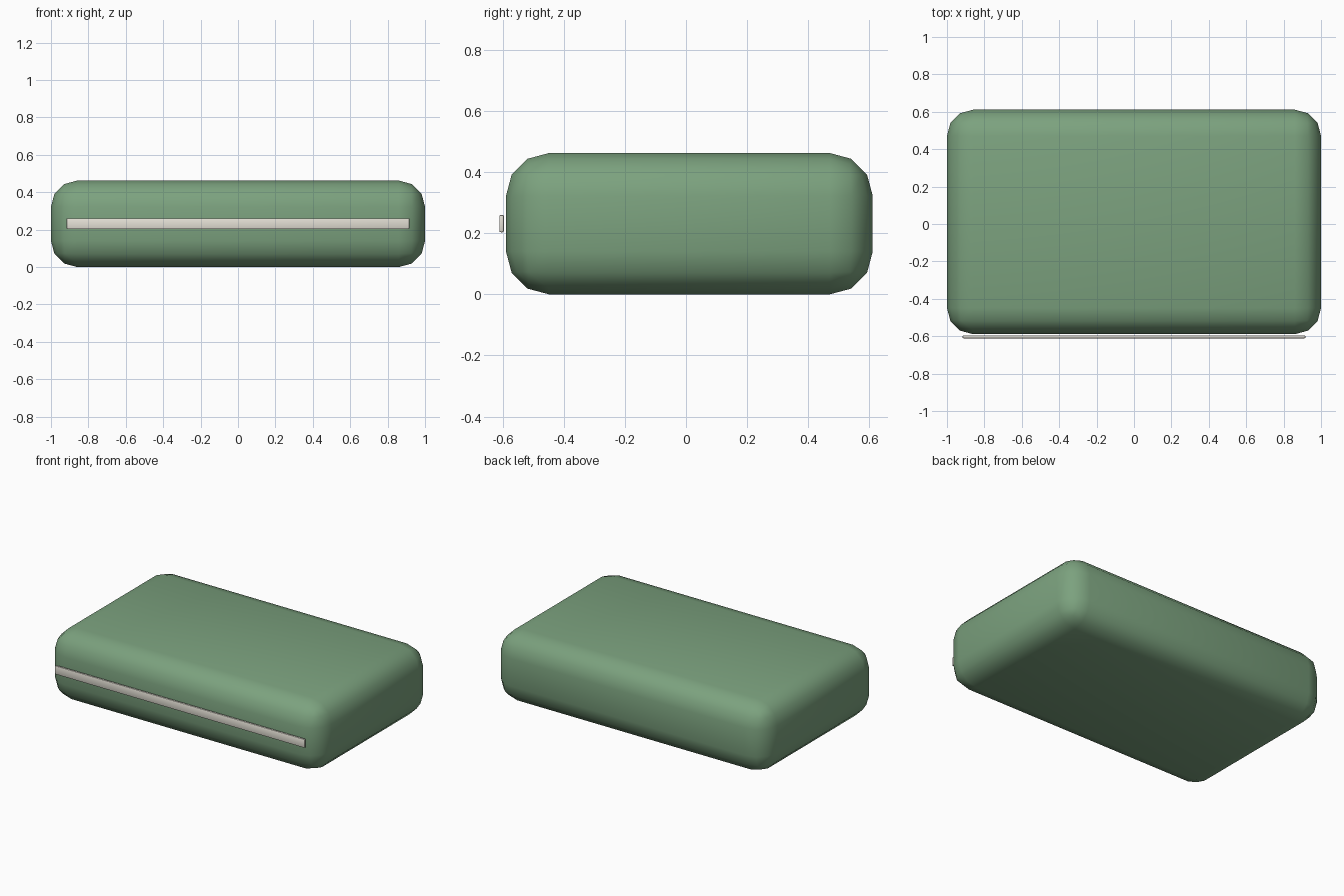
import bpy
import math

if "Cube" in bpy.data.objects:
    bpy.data.objects.remove(bpy.data.objects["Cube"])


def rounded_box(name, lo, hi, radius, segments, color):
    """Box between two corners with rounded edges and smooth shading."""
    centre = [(a + b) / 2 for a, b in zip(lo, hi)]
    bpy.ops.mesh.primitive_cube_add(size=1, location=centre)
    ob = bpy.context.object
    ob.name = name
    ob.scale = [b - a for a, b in zip(lo, hi)]
    bpy.ops.object.transform_apply(location=False, rotation=False, scale=True)
    bevel = ob.modifiers.new("rounding", 'BEVEL')
    bevel.width = radius
    bevel.segments = segments
    bpy.ops.object.modifier_apply(modifier=bevel.name)
    bpy.ops.object.shade_smooth_by_angle(angle=math.radians(40))
    mat = bpy.data.materials.new(name + "_colour")
    mat.diffuse_color = color
    mat.use_nodes = True
    mat.node_tree.nodes["Principled BSDF"].inputs["Base Color"].default_value = mat.diffuse_color
    ob.data.materials.append(mat)
    return ob


# Soft cushion block
rounded_box("cushion", (-1, -0.589, 0), (1, 0.611, 0.462), 0.14, 3,
            (0.20, 0.36, 0.21, 1))

# Thin pale piping strip just in front of the cushion
rounded_box("front_piping", (-0.917, -0.611, 0.203), (0.917, -0.596, 0.26), 0.005, 2,
            (0.78, 0.75, 0.67, 1))
